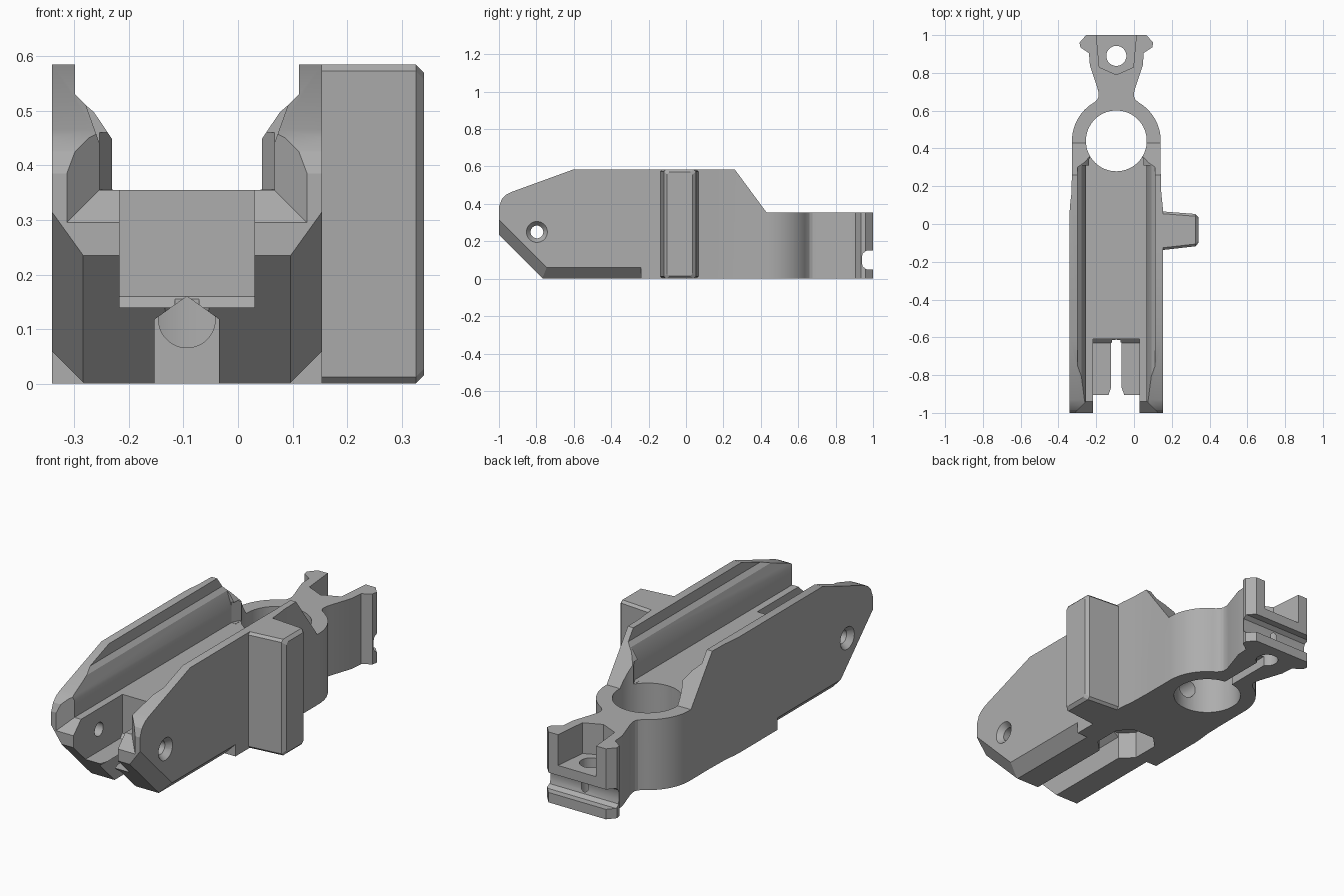
import bpy, bmesh, math
from mathutils import Matrix, Vector

if "Cube" in bpy.data.objects:
    bpy.data.objects.remove(bpy.data.objects["Cube"], do_unlink=True)

CX = -0.0935   # centre plane of the body
HW = 0.2475    # half width of the body

grey = bpy.data.materials.new("plain_grey")
grey.use_nodes = True
grey.diffuse_color = (0.42, 0.42, 0.42, 1)
grey.node_tree.nodes["Principled BSDF"].inputs["Base Color"].default_value = grey.diffuse_color


def finish(name, bm):
    bmesh.ops.recalc_face_normals(bm, faces=bm.faces)
    mesh = bpy.data.meshes.new(name)
    bm.to_mesh(mesh)
    bm.free()
    mesh.materials.append(grey)
    ob = bpy.data.objects.new(name, mesh)
    bpy.context.collection.objects.link(ob)
    return ob


def prism(name, profile, axis, lo, hi):
    """Extrude a 2D profile along an axis; x is measured from the centre plane."""
    def place(p, d):
        a, b = p
        return {"x": (CX + d, a, b), "y": (CX + a, d, b), "z": (CX + a, b, d)}[axis]
    bm = bmesh.new()
    face = bm.faces.new([bm.verts.new(place(p, lo)) for p in profile])
    top = bmesh.ops.extrude_face_region(bm, geom=[face])["geom"]
    shift = Vector(place((0, 0), hi)) - Vector(place((0, 0), lo))
    bmesh.ops.translate(bm, vec=shift, verts=[v for v in top if isinstance(v, bmesh.types.BMVert)])
    return finish(name, bm)


def hull(name, points):
    bm = bmesh.new()
    for x, y, z in points:
        bm.verts.new((CX + x, y, z))
    bmesh.ops.convex_hull(bm, input=bm.verts)
    return finish(name, bm)


def rod(name, centre, axis, r1, r2, length, sides=48):
    bm = bmesh.new()
    bmesh.ops.create_cone(bm, cap_ends=True, segments=sides, radius1=r1, radius2=r2, depth=length)
    turn = Vector((0, 0, 1)).rotation_difference(Vector(axis)).to_matrix().to_4x4()
    x, y, z = centre
    bm.transform(Matrix.Translation((CX + x, y, z)) @ turn)
    return finish(name, bm)


def mirrored(half):
    """Close a half profile across the centre plane."""
    return half + [(-a, b) for a, b in reversed(half) if abs(a) > 1e-6]


def combine(target, tool, operation="DIFFERENCE"):
    mod = target.modifiers.new("combine", "BOOLEAN")
    mod.operation, mod.solver, mod.object = operation, "EXACT", tool
    bpy.ops.object.select_all(action="DESELECT")
    bpy.context.view_layer.objects.active = target
    target.select_set(True)
    bpy.ops.object.modifier_apply(modifier=mod.name)
    bpy.data.objects.remove(tool, do_unlink=True)


# Plan outline: cheeks, ring, waisted neck and flared tail
arc = [math.radians(4 * i) for i in range(16)]
ring_y, ring_r = 0.44, 0.235
half_plan = [(HW, -1), (HW, 0.06), (0.245, 0.1), (0.238, 0.16), (ring_r, 0.27)]
half_plan += [(ring_r * math.cos(t), ring_y + ring_r * math.sin(t)) for t in arc]
half_plan += [(0.1, 0.66), (0.094, 0.675), (0.094, 0.695), (0.1, 0.72), (0.14, 0.84),
              (0.145, 0.905), (0.19, 0.935), (0.195, 0.96), (0.16, 1)]
body = prism("body", mirrored(half_plan), "z", 0, 0.7)

# Side outline: sloped nose, raised cheeks, low rear
side = [(-0.765, 0), (-1, 0.235), (-1, 0.385), (-0.985, 0.425), (-0.96, 0.45), (-0.93, 0.465),
        (-0.6, 0.585), (0.26, 0.585), (0.43, 0.355), (1.1, 0.355), (1.1, 0)]
combine(body, prism("side_outline", side, "x", -0.5, 0.5), "INTERSECT")

# Tapered side rib with bevelled edges
lug = []
for x, y0, y1, inset in ((0.2, -0.143, 0.07, 0), (0.419, -0.118, 0.053, 0), (0.434, -0.116, 0.051, 0.015)):
    b = 0.012
    for y, z in ((y0 + inset, b + inset), (y0 + inset + b, inset)):
        lug += [(x, y, z), (x, y, 0.585 - z)]
    for y, z in ((y1 - inset, b + inset), (y1 - inset - b, inset)):
        lug += [(x, y, z), (x, y, 0.585 - z)]
combine(body, hull("side_rib", lug), "UNION")

cutters = []
# Long channel between the cheeks, narrowing to a throat at the rear
upper = [(0.185, 0.51), (0.205, 0.53), (0.205, 0.8)]
cutters.append(prism("channel", mirrored([(0.16, 0.355), (0.16, 0.44)] + upper), "y", -1.2, 0.31))
throat = [(0.135, 0.355), (0.135, 0.445), (0.17, 0.497)] + upper
cutters.append(prism("throat", mirrored(throat), "y", 0.3, 0.7))
for s in (1, -1):
    cutters.append(hull("throat_lead", [(s * x, y, z) for z in (0.356, 0.46) for x, y in
                                        ((0.1, 0.29), (0.16, 0.29), (0.16, 0.31), (0.135, 0.36), (0.1, 0.36))]))

# Flared mouth of the channel
cutters.append(hull("mouth", [(s * x, y, z) for s in (1, -1) for x, y, z in
                              ((0.16, -0.94, 0.355), (0.16, -0.94, 0.8), (0.28, -1.06, 0.235), (0.28, -1.06, 0.8))]))

# Front recess with a small stepped heel, and the slot in its floor
heel = [(-1.1, 0.14), (-0.63, 0.14), (-0.61, 0.16), (-0.61, 0.7), (-1.1, 0.7)]
cutters.append(prism("recess", heel, "x", -0.1235, 0.1235))
slot = [(0.045, -1), (0.04, -0.9), (0.022, -0.85), (0.022, -0.615)]
cutters.append(prism("slot", mirrored(slot), "z", -0.1, 0.2))

# Gabled groove under the body, wider pocket, and bore to the ring
gable = [(0.059, -0.1), (0.059, 0.118), (0, 0.16)]
cutters.append(prism("groove", mirrored(gable), "y", -1.1, -0.1))
pocket = [(0.06, -0.3), (0.12, -0.24), (0.12, -0.1), (0.06, -0.04)]
cutters.append(prism("under_pocket", mirrored(pocket), "z", -0.1, 0.14))
cutters.append(rod("bore", (0, 0.1, 0.118), (0, 1, 0), 0.052, 0.052, 0.7))

# Lower edge bevels on both cheeks, along the bottom and up the nose
for s in (1, -1):
    cutters.append(hull("bottom_bevel", [(s * x, y, z) for y in (-1.2, -0.24) for x, z in
                                         ((0.2875, 0.1), (0.1475, -0.04), (0.2875, -0.04))]))
    slope = []
    for y in (-1.1, -0.6):
        k = -1 - y
        slope += [(s * HW, y, 0.315 + k), (s * 0.19, y, 0.235 + k),
                  (s * 0.305, y, 0.395 + k), (s * 0.305, y, 0.235 + k)]
    cutters.append(hull("nose_bevel", slope))

# Cross holes with countersinks on the front one
cutters.append(rod("cross_hole", (0, -0.315, 0.12), (1, 0, 0), 0.053, 0.053, 0.9))
cutters.append(rod("pin_hole", (0, -0.797, 0.25), (1, 0, 0), 0.034, 0.034, 0.9))
for s in (1, -1):
    cutters.append(rod("countersink", (s * 0.24, -0.797, 0.25), (s, 0, 0), 0.034, 0.066, 0.04))

# Ring bore, tail pocket, tail hole, rear groove and slit under the neck
cutters.append(rod("ring_bore", (0, ring_y, 0.3), (0, 0, 1), 0.161, 0.161, 1, 64))
cutters.append(prism("tail_pocket", mirrored([(0.112, 1.1), (0.106, 1), (0.09, 0.83), (0, 0.79)]), "z", 0.2, 0.5))
cutters.append(rod("tail_hole", (0, 0.89, 0.1), (0, 0, 1), 0.053, 0.053, 0.4))
bite = [(1.1, 0.05), (0.965, 0.05), (0.945, 0.065), (0.94, 0.085),
        (0.94, 0.115), (0.945, 0.135), (0.965, 0.15), (1.1, 0.15)]
cutters.append(prism("rear_groove", bite, "x", -0.4, 0.4))
cutters.append(prism("neck_slit", [(-0.022, 0.55), (0.022, 0.55), (0.022, 0.88), (-0.022, 0.88)], "z", -0.1, 0.05))

for c in cutters:
    combine(body, c)

bpy.ops.object.shade_smooth_by_angle(angle=math.radians(20))
